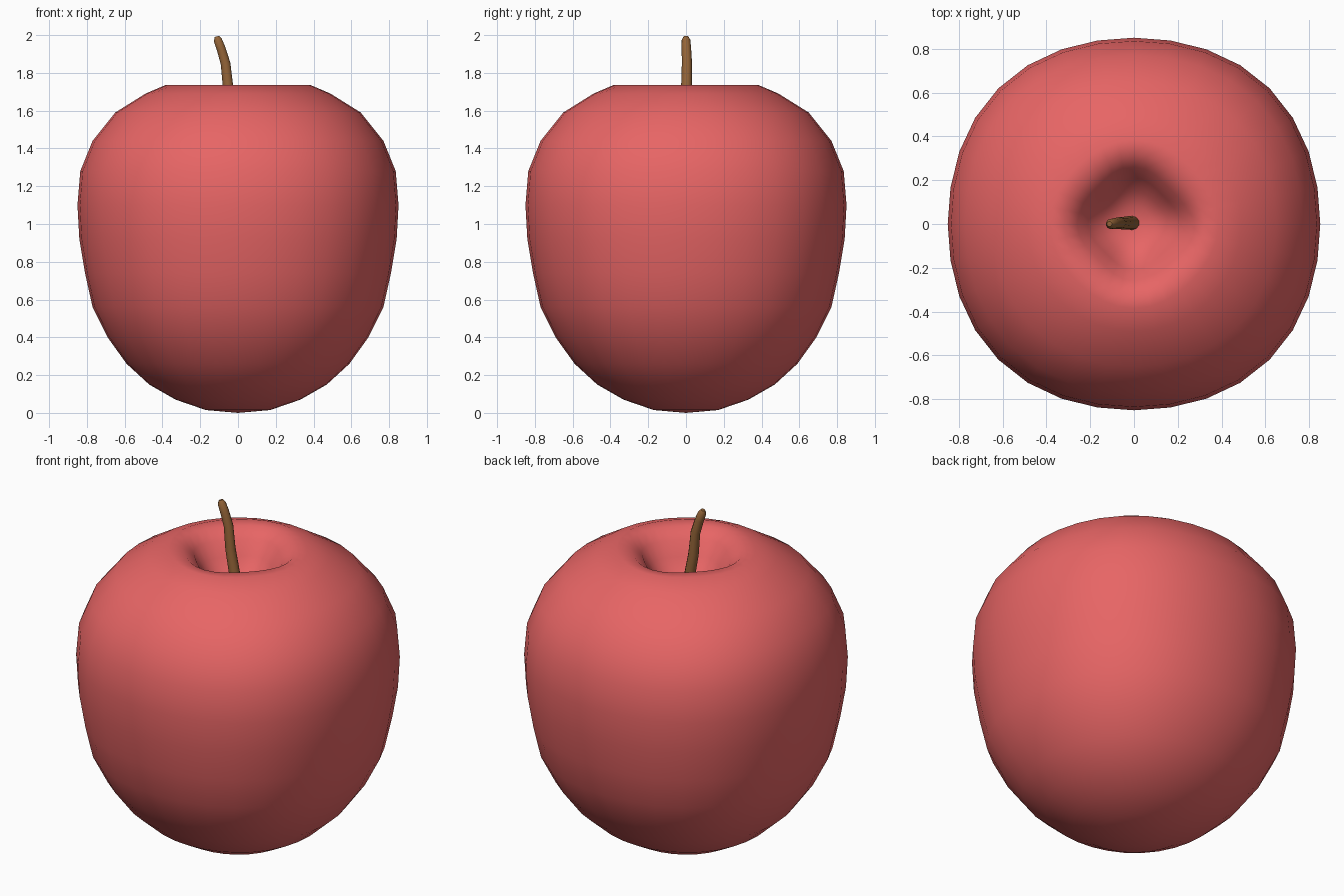
import bpy, bmesh, math

if "Cube" in bpy.data.objects:
    bpy.data.objects.remove(bpy.data.objects["Cube"])

def paint(obj, name, color):
    mat = bpy.data.materials.new(name)
    mat.diffuse_color = (*color, 1)
    mat.use_nodes = True
    mat.node_tree.nodes["Principled BSDF"].inputs["Base Color"].default_value = mat.diffuse_color
    obj.data.materials.append(mat)

# Apple body: lathed profile (radius, height, squareness of the cross-section)
SIDES = 32
profile = [(0.17, 0.015, 0), (0.33, 0.07, 0.01), (0.47, 0.15, 0.02), (0.59, 0.26, 0.025),
           (0.69, 0.40, 0.03), (0.77, 0.56, 0.03), (0.81, 0.74, 0.03), (0.84, 0.92, 0.03),
           (0.85, 1.10, 0.03), (0.835, 1.28, 0.03), (0.77, 1.44, 0.03), (0.65, 1.59, 0.02),
           (0.49, 1.69, 0.0), (0.385, 1.735, -0.04), (0.32, 1.73, -0.08),
           (0.26, 1.68, -0.12), (0.21, 1.60, -0.12), (0.15, 1.53, -0.08), (0.08, 1.49, 0)]
bm = bmesh.new()
rings = []
for r, z, sq in profile:
    ring = []
    for i in range(SIDES):
        a = math.tau * i / SIDES
        k = r * (1 + sq * math.sin(2 * a) ** 2)
        ring.append(bm.verts.new((k * math.cos(a), k * math.sin(a), z)))
    rings.append(ring)
bottom = bm.verts.new((0, 0, 0))
pit = bm.verts.new((0, 0, 1.48))
for i in range(SIDES):
    j = (i + 1) % SIDES
    bm.faces.new((bottom, rings[0][j], rings[0][i]))
    bm.faces.new((pit, rings[-1][i], rings[-1][j]))
    for lo, hi in zip(rings, rings[1:]):
        bm.faces.new((lo[i], lo[j], hi[j], hi[i]))
for f in bm.faces:
    f.smooth = True
mesh = bpy.data.meshes.new("apple_body")
bm.to_mesh(mesh)
bm.free()
body = bpy.data.objects.new("apple_body", mesh)
bpy.context.collection.objects.link(body)
paint(body, "red_skin", (0.8, 0.13, 0.13))

# Stem: tapered, bent tube with a rounded tip
path = [(0, 0.005, 1.44, 0.032), (-0.025, 0.005, 1.57, 0.031), (-0.052, 0.003, 1.72, 0.029),
        (-0.066, 0.005, 1.85, 0.027), (-0.09, 0.002, 1.93, 0.025),
        (-0.107, 0, 1.975, 0.023), (-0.112, 0, 1.993, 0.012)]
curve = bpy.data.curves.new("stem", 'CURVE')
curve.dimensions = '3D'
curve.bevel_depth = 1.0
curve.bevel_resolution = 3
curve.use_fill_caps = True
spline = curve.splines.new('POLY')
spline.points.add(len(path) - 1)
for p, (x, y, z, r) in zip(spline.points, path):
    p.co = (x, y, z, 1)
    p.radius = r
spline.use_smooth = True
stem = bpy.data.objects.new("stem", curve)
bpy.context.collection.objects.link(stem)
paint(stem, "brown_stem", (0.3, 0.13, 0.04))
